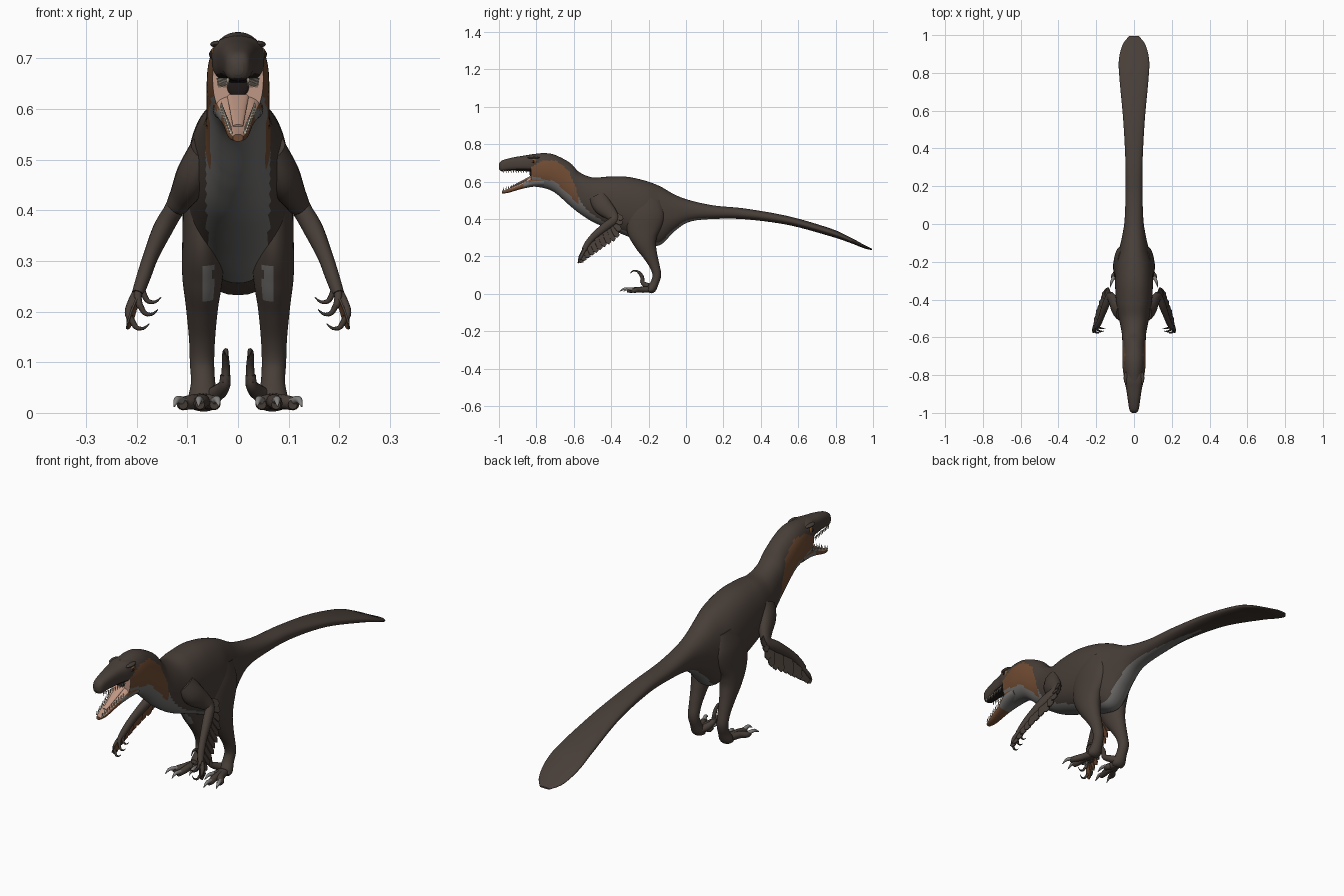
import bpy, bmesh, math
from mathutils import Vector, Matrix

cube = bpy.data.objects.get("Cube")
if cube:
    bpy.data.objects.remove(cube, do_unlink=True)


def material(name, r, g, b):
    mat = bpy.data.materials.new(name)
    mat.use_nodes = True
    mat.diffuse_color = (r, g, b, 1)
    shader = next(n for n in mat.node_tree.nodes if n.type == 'BSDF_PRINCIPLED')
    shader.inputs["Base Color"].default_value = (r, g, b, 1)
    shader.inputs["Roughness"].default_value = .8
    return mat


HIDE = material("dark brown plumage", .064, .048, .039)
BELLY = material("grey underside", .17, .165, .16)
RUST = material("rust brown", .16, .07, .032)
PINK = material("mouth pink", .52, .31, .23)
DARK = material("mouth black", .015, .011, .01)
CLAW = material("claw brown", .05, .038, .031)
PALE = material("claw grey", .24, .23, .22)
TOOTH = material("tooth ivory", .55, .48, .38)
AMBER = material("eye amber", .2, .085, .025)


def along(points, y):
    """Piecewise linear height or width at position y."""
    for (a, u), (b, v) in zip(points, points[1:]):
        if y <= b:
            return u + (v - u) * max(0, (y - a) / (b - a))
    return points[-1][1]


def spline(rows, steps):
    """Smooth every column of a table with a Catmull-Rom curve."""
    out = []
    last = len(rows) - 1
    for i in range(last):
        quad = [rows[max(i - 1, 0)], rows[i], rows[i + 1], rows[min(i + 2, last)]]
        for k in range(steps):
            t = k / steps
            out.append([.5 * (2 * b + (c - a) * t + (2 * a - 5 * b + 4 * c - d) * t * t
                              + (3 * b - a - 3 * c + d) * t ** 3) for a, b, c, d in zip(*quad)])
    out.append(list(rows[-1]))
    return out


def add_loft(bm, rows, sides=20, steps=6, upright=False, power=1):
    """Skin rings of x, y, z, lateral radius and optional depth radius."""
    pts = spline(rows, steps)
    rings = []
    for i, p in enumerate(pts):
        ahead, behind = pts[min(i + 1, len(pts) - 1)], pts[max(i - 1, 0)]
        t = (Vector(ahead[:3]) - Vector(behind[:3])).normalized()
        lateral, depth = Vector((1, 0, 0)), Vector((0, 0, 1))
        if not upright:
            lateral = (lateral - t * t.x).normalized()
            depth = t.cross(lateral)
        ring = []
        for k in range(sides):
            a = math.tau * k / sides
            c, s = [math.copysign(abs(f) ** power, f) for f in (math.cos(a), math.sin(a))]
            ring.append(bm.verts.new(Vector(p[:3]) + lateral * c * max(p[3], .001)
                                     + depth * s * max(p[-1], .001)))
        rings.append(ring)
    for low, high in zip(rings, rings[1:]):
        for k in range(sides):
            n = (k + 1) % sides
            bm.faces.new((low[k], low[n], high[n], high[k]))
    bm.faces.new(rings[0])
    bm.faces.new(rings[-1])


def add_ball(bm, place, size):
    matrix = Matrix.Translation(place) @ Matrix.Diagonal((*size, 1))
    bmesh.ops.create_uvsphere(bm, u_segments=16, v_segments=10, radius=1, matrix=matrix)


def finish(name, bm, colours, rule=None, mirror=False, sharp=50):
    bmesh.ops.recalc_face_normals(bm, faces=bm.faces)
    bm.normal_update()
    for face in bm.faces:
        face.smooth = True
        if rule:
            face.material_index = colours.index(rule(face.calc_center_median(), face.normal))
    mesh = bpy.data.meshes.new(name)
    bm.to_mesh(mesh)
    bm.free()
    for colour in colours:
        mesh.materials.append(colour)
    mesh.set_sharp_from_angle(angle=math.radians(sharp))
    obj = bpy.data.objects.new(name, mesh)
    bpy.context.collection.objects.link(obj)
    if mirror:
        obj.modifiers.new("Mirror", 'MIRROR').use_mirror_merge = False
    return obj


def profile(rows):
    """Turn y, top, bottom, half width into rings on the centre line."""
    return [(0, y, (top + low) / 2, w, (top - low) / 2) for y, top, low, w in rows]


# Body from the back of the mouth to the tail fan
THROAT = [(-.83, .63), (-.7, .6), (-.575, .48)]
CHEEK = [(-.83, .675), (-.76, .715), (-.69, .71), (-.625, .655), (-.587, .56), (-.575, .5)]
KEEL = [(-.575, .064), (-.3, .06), (-.12, .04), (.1, .03), (.35, .012), (.5, 0)]


def body_colour(c, n):
    if c.y < -.829:
        return PINK
    if c.y < -.575:
        return BELLY if c.z < along(THROAT, c.y) else RUST if c.z < along(CHEEK, c.y) else HIDE
    return BELLY if n.z < .1 and abs(c.x) < along(KEEL, c.y) else HIDE


bm = bmesh.new()
add_loft(bm, profile([
    (-.83, .745, .575, .05), (-.76, .752, .565, .06), (-.7, .742, .54, .062),
    (-.62, .7, .47, .062), (-.57, .65, .43, .066), (-.5, .622, .385, .08),
    (-.42, .626, .35, .094), (-.32, .626, .31, .1), (-.22, .605, .27, .098),
    (-.14, .575, .26, .08), (-.06, .53, .335, .062), (.02, .5, .385, .05),
    (.15, .472, .4, .045), (.32, .455, .398, .045), (.55, .414, .367, .057),
    (.77, .35, .308, .077), (.87, .306, .275, .08), (.95, .263, .244, .06),
    (.995, .24, .233, .025)]), sides=64, steps=10, upright=True, power=.9)
finish("body", bm, [HIDE, BELLY, RUST, PINK], body_colour)

# Upper and lower jaws
bm = bmesh.new()
add_loft(bm, profile([
    (-1, .692, .668, .01), (-.985, .712, .655, .024), (-.93, .728, .658, .033),
    (-.87, .738, .656, .042), (-.83, .744, .652, .051), (-.79, .742, .655, .05),
    (-.74, .73, .66, .04)]), sides=32, upright=True, power=.75)
finish("snout", bm, [HIDE, DARK], lambda c, n: DARK if n.z < -.6 else HIDE)

bm = bmesh.new()
add_loft(bm, profile([
    (-.985, .55, .536, .01), (-.95, .562, .54, .021), (-.88, .592, .56, .031),
    (-.82, .63, .572, .046), (-.76, .63, .574, .05)]), sides=32, upright=True, power=.75)
finish("lower_jaw", bm, [RUST, PINK, BELLY],
       lambda c, n: PINK if n.z > .5 else BELLY if c.y > -.87 and c.z < .6 else RUST)

bm = bmesh.new()
add_loft(bm, [(0, -.82, .63, .022, .006), (0, -.88, .597, .016, .006), (0, -.94, .566, .01, .004)])
finish("tongue", bm, [PINK])

bm = bmesh.new()
add_ball(bm, (0, -.83, .645), (.022, .006, .022))
finish("gullet", bm, [DARK])

# Teeth follow both jaw edges
bm = bmesh.new()
for i in range(10):
    f = i / 9
    y = -.975 + .12 * f
    for x, z, turn in ((.02 + .019 * f, .652, math.pi), (.014 + .019 * f, .56 + .046 * f, 0)):
        matrix = Matrix.Translation((x, y, z)) @ Matrix.Rotation(turn, 4, 'X')
        bmesh.ops.create_cone(bm, segments=8, radius1=.0035, radius2=.0003, depth=.018, matrix=matrix)
finish("teeth", bm, [TOOTH], mirror=True)

# Eyes, brows and nostrils
for name, place, size, colour in (
        ("eyes", (.043, -.812, .708), (.012, .016, .016), AMBER),
        ("pupils", (.052, -.815, .708), (.005, .007, .008), DARK),
        ("brows", (.041, -.815, .728), (.014, .032, .007), HIDE),
        ("nostrils", (.022, -.972, .694), (.004, .008, .005), DARK)):
    bm = bmesh.new()
    add_ball(bm, place, size)
    finish(name, bm, [colour], mirror=True)


# Legs with a grey flash on the shin
def leg_colour(c, n):
    return BELLY if n.y < -.3 and abs(c.x - .06) < .011 and .22 < c.z < .295 else HIDE


bm = bmesh.new()
add_loft(bm, [
    (.055, -.2, .51, .03, .07), (.066, -.215, .43, .04, .1), (.07, -.228, .34, .04, .088),
    (.07, -.217, .27, .04, .06), (.071, -.193, .21, .032, .04), (.071, -.168, .15, .026, .027),
    (.071, -.156, .1, .024, .023), (.069, -.167, .06, .024, .022), (.069, -.185, .026, .03, .024),
    (.07, -.2, .014, .026, .012)], sides=40, steps=8)
finish("legs", bm, [HIDE, BELLY], leg_colour, mirror=True)

# Toes and flat claws
toes, claws = bmesh.new(), bmesh.new()
for x, y in ((.075, -.315), (.108, -.295), (.047, -.25)):
    add_loft(toes, [(.068, -.18, .022, .016), (.068 * .5 + x * .5, y * .5 - .1, .022, .015),
                    (x, y + .02, .018, .013), (x, y, .016, .009)], sides=12)
    out = (x - .068) * .3
    add_loft(claws, [(x, y + .015, .022, .009), (x + out, y - .015, .026, .007),
                     (x + out * 1.5, y - .04, .012, .001)], sides=10)
add_loft(toes, [(.06, -.175, .03, .015), (.04, -.2, .04, .016), (.027, -.228, .055, .012),
                (.025, -.235, .075, .01)], sides=12)
finish("toes", toes, [HIDE], mirror=True)
finish("toe_claws", claws, [PALE], mirror=True)

# Raised sickle claws
bm = bmesh.new()
add_loft(bm, [(.025, -.234, .06, .009, .011), (.024, -.235, .09, .008, .01),
              (.025, -.256, .118, .006, .008), (.023, -.282, .122, .004, .005),
              (.021, -.3, .108, .001)], sides=12)
finish("sickle_claws", bm, [CLAW], mirror=True)

# Arms from shoulder through elbow and wrist to the palm
bm = bmesh.new()
add_loft(bm, [
    (.065, -.47, .52, .03, .05), (.088, -.445, .47, .033, .05), (.112, -.4, .425, .024, .035),
    (.13, -.385, .395, .019, .024), (.15, -.43, .36, .019, .023), (.172, -.49, .31, .015, .018),
    (.186, -.525, .27, .014, .016), (.198, -.545, .235, .012, .014)])
finish("arms", bm, [HIDE], mirror=True)

# Fingers with hooked claws
fingers, claws = bmesh.new(), bmesh.new()
for x, y, z in ((.18, -.545, .232), (.186, -.56, .208), (.203, -.568, .18)):
    add_loft(fingers, [(.188, -.525, .265, .008), (x + .012, y + .01, z + .025, .008),
                       (x + .007, y, z, .006)], sides=10)
    add_loft(claws, [(x + .007, y, z + .004, .006), (x - .002, y - .006, z - .011, .005),
                     (x - .016, y - .008, z - .013, .003), (x - .028, y - .006, z - .004, .001)], sides=8)
finish("fingers", fingers, [HIDE], mirror=True)
finish("hand_claws", claws, [CLAW], mirror=True)


# Wing feathers, dark outside and rust inside
def add_feather(bm, base, tip, width):
    run = tip - base
    normal = Vector((1, .25, .3))
    normal = (normal - run * normal.dot(run) / run.length_squared).normalized()
    side = normal.cross(run).normalized() * width / 2
    outline = [base + run * f + side * s for f, s in
               ((0, -.6), (.5, -1), (.88, -.8), (1, 0), (.88, .8), (.5, 1), (0, .6))]
    layers = [[bm.verts.new(p + normal * h) for p in outline] for h in (-.002, .002)]
    for layer in layers:
        bm.faces.new(layer)
    for k in range(len(outline)):
        n = (k + 1) % len(outline)
        bm.faces.new((layers[0][k], layers[0][n], layers[1][n], layers[1][k]))


bm = bmesh.new()
bones = [(.122, -.4, .425, .142, -.335, .4), (.135, -.4, .385, .165, -.365, .3),
         (.16, -.46, .335, .19, -.435, .25), (.183, -.52, .275, .208, -.5, .205),
         (.198, -.55, .225, .219, -.565, .165)]
for i, p in enumerate(spline(bones, 3)):
    lift = Vector((.002 * (i % 2), 0, 0))
    add_feather(bm, Vector(p[:3]) + lift, Vector(p[3:]) + lift, .036)
finish("wing_feathers", bm, [HIDE, RUST], lambda c, n: RUST if n.x < -.5 else HIDE, mirror=True, sharp=30)
